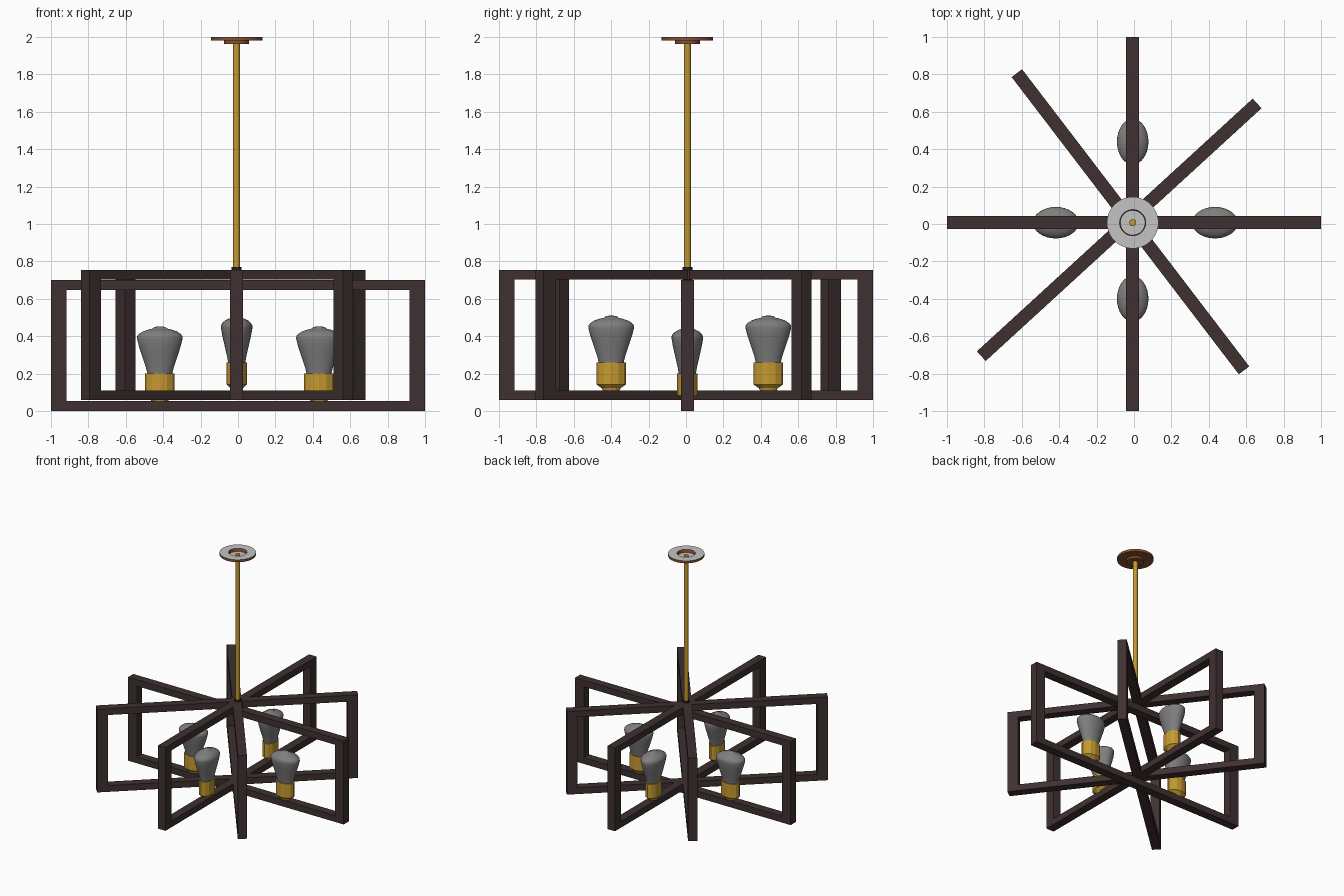
import bpy
import bmesh
from math import sin, cos, pi, radians
from mathutils import Matrix

cube = bpy.data.objects.get("Cube")
if cube:
    bpy.data.objects.remove(cube, do_unlink=True)


def material(name, rgb):
    m = bpy.data.materials.new(name)
    m.use_nodes = True
    colour = (*rgb, 1)
    m.diffuse_color = colour
    m.node_tree.nodes["Principled BSDF"].inputs["Base Color"].default_value = colour
    return m


WOOD = material("dark wood", (0.05, 0.03, 0.03))
BRASS = material("brass", (0.56, 0.32, 0.03))
GLASS = material("grey glass", (0.21, 0.21, 0.21))
COPPER = material("brown copper", (0.24, 0.08, 0.03))
PLATE = material("pale grey plate", (0.55, 0.55, 0.55))
BLACK = material("black fitting", (0.02, 0.015, 0.015))

CX, CY = -0.007, 0.007    # axis of the hanging rod


def finish(name, bm, mats, smooth=False):
    bmesh.ops.recalc_face_normals(bm, faces=bm.faces)
    mesh = bpy.data.meshes.new(name)
    bm.to_mesh(mesh)
    bm.free()
    for m in mats:
        mesh.materials.append(m)
    obj = bpy.data.objects.new(name, mesh)
    bpy.context.collection.objects.link(obj)
    if smooth:
        bpy.ops.object.select_all(action="DESELECT")
        obj.select_set(True)
        bpy.context.view_layer.objects.active = obj
        bpy.ops.object.shade_smooth_by_angle(angle=radians(40))
    return obj


def lathe(name, profile, sides, mats, smooth=True):
    """Closed solid of revolution from (radius, z) points, bottom to top."""
    bm = bmesh.new()
    rings = []
    for r, z in profile:
        rings.append([bm.verts.new((r * cos(2 * pi * i / sides),
                                    r * sin(2 * pi * i / sides), z))
                      for i in range(sides)])
    for a, b in zip(rings, rings[1:]):
        for i in range(sides):
            j = (i + 1) % sides
            bm.faces.new((a[i], a[j], b[j], b[i]))
    bm.faces.new(rings[0])
    bm.faces.new(rings[-1])
    return finish(name, bm, mats, smooth)


def frame(name, centre, angle, z0, z1):
    """Upright rectangular ring of square-cut timber."""
    half, post, bar, thick = 1.0, 0.082, 0.053, 0.07
    bm = bmesh.new()
    loops = []
    for y in (-thick / 2, thick / 2):
        for dx, dz in ((0, 0), (post, bar)):
            x, lo, hi = half - dx, z0 + dz, z1 - dz
            loops.append([bm.verts.new((px, y, pz)) for px, pz in
                          ((-x, lo), (x, lo), (x, hi), (-x, hi))])
    front_out, front_in, back_out, back_in = loops
    for a, b in ((front_out, front_in), (front_out, back_out),
                 (back_out, back_in), (front_in, back_in)):
        for i in range(4):
            j = (i + 1) % 4
            bm.faces.new((a[i], a[j], b[j], b[i]))
    bm.transform(Matrix.Translation((*centre, 0)) @ Matrix.Rotation(radians(angle), 4, "Z"))
    return finish(name, bm, [WOOD])


# Four crossing frames, the sideways one hanging lower
LOW, HIGH = 0.0, 0.058
frame("frame_sideways", (0, CY), 0, LOW, 0.70)
frame("frame_lengthways", (CX, 0), 90, HIGH, 0.755)
frame("frame_diagonal_a", (-0.019, 0.012), -52.6, HIGH, 0.755)
frame("frame_diagonal_b", (-0.079, -0.031), 42.5, HIGH, 0.755)

# Bulbs in brass sockets, flattened across their frame
SOCKET = [(0.045, 0), (0.05, 0.012), (0.079, 0.032), (0.079, 0.15)]
BULB = [(0.066, 0.145), (0.074, 0.18), (0.094, 0.24), (0.112, 0.295),
        (0.122, 0.335), (0.121, 0.348), (0.112, 0.36), (0.09, 0.374),
        (0.06, 0.384), (0.038, 0.389), (0.03, 0.397), (0.012, 0.4)]
places = [("left", 0.433, CY, 0, LOW), ("right", -0.418, CY, 0, LOW),
          ("back", CX, 0.44, 90, HIGH), ("front", CX, -0.40, 90, HIGH)]
for side, x, y, turn, base in places:
    for part, profile, sides, mat in (("socket", SOCKET, 12, BRASS),
                                      ("bulb", BULB, 32, GLASS)):
        obj = lathe(f"{part}_{side}", profile, sides, [mat], part == "bulb")
        obj.location = (x, y, base + 0.052)
        obj.rotation_euler.z = radians(turn)
        obj.scale.y = 0.69

# Hanging rod and the fitting at its foot
rod = lathe("hanging_rod", [(0.019, 0.72), (0.019, 1.985)], 16, [BRASS])
collar = lathe("rod_collar", [(0.027, 0.70), (0.027, 0.77)], 16, [BLACK])

# Stepped ceiling plate with a shallow recess in its pale top
canopy = lathe("ceiling_plate", [(0.067, 1.962), (0.067, 1.98), (0.138, 1.98),
                                 (0.138, 2.0), (0.07, 2.0), (0.066, 1.975)],
               40, [COPPER, PLATE])
for face in canopy.data.polygons:
    face.material_index = 1 if face.normal.z > 0.5 else 0
for obj in (rod, collar, canopy):
    obj.location = (CX, CY, 0)
